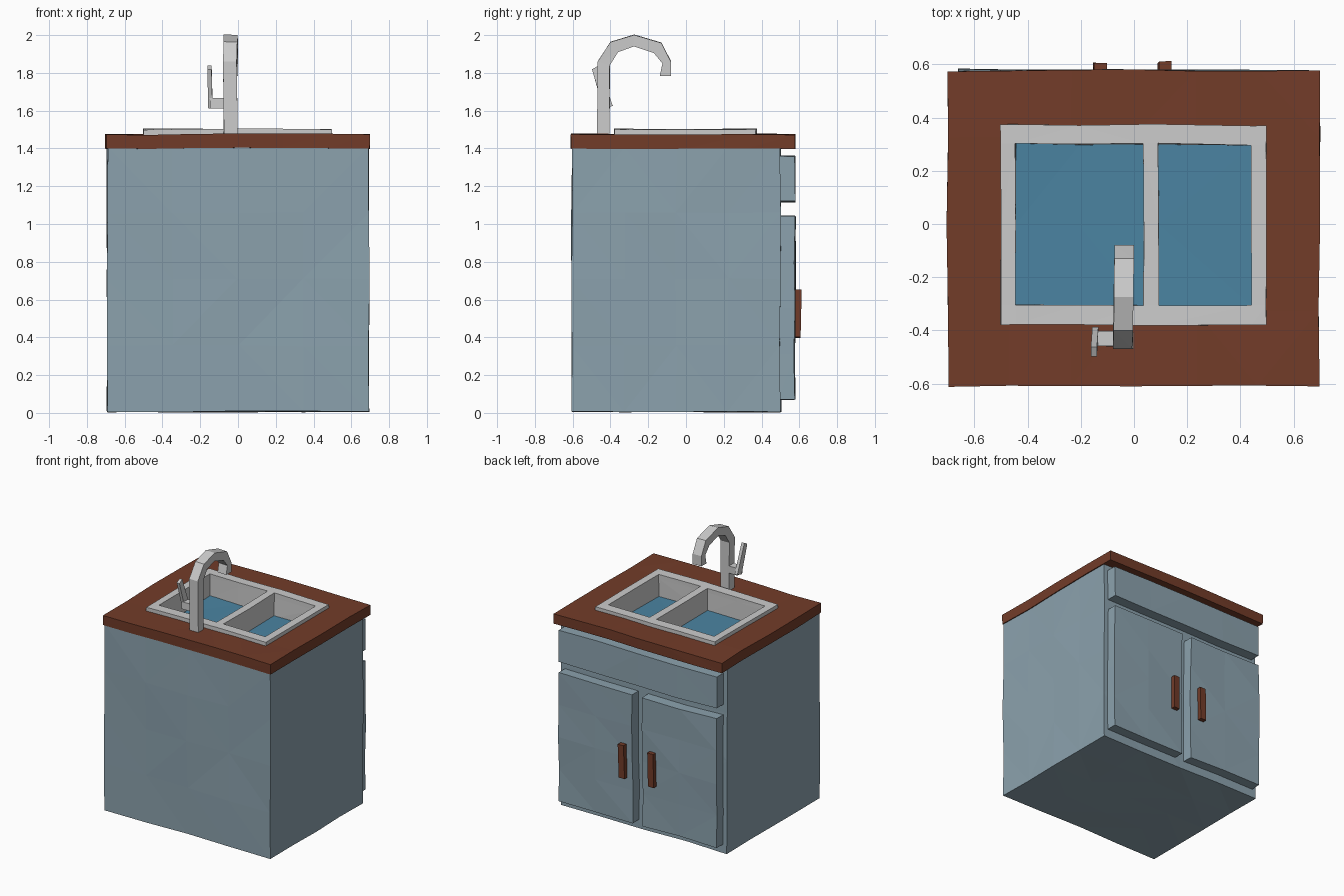
import bpy, bmesh
from mathutils import Vector, noise

if "Cube" in bpy.data.objects:
    bpy.data.objects.remove(bpy.data.objects["Cube"])


def material(name, color):
    m = bpy.data.materials.new(name)
    m.diffuse_color = (*color, 1)
    m.use_nodes = True
    m.node_tree.nodes["Principled BSDF"].inputs["Base Color"].default_value = m.diffuse_color
    return m


BLUE_GREY = material("painted_wood", (0.26, 0.36, 0.42))
BROWN = material("brown_wood", (0.17, 0.045, 0.022))
WATER = material("water_blue", (0.07, 0.23, 0.36))


def finish(bm, name, mat=None, inward=False, recalc=True):
    """Split long edges, wobble gently for the hand-made look, flat shade."""
    if recalc:
        bmesh.ops.recalc_face_normals(bm, faces=bm.faces)
    if inward:
        bmesh.ops.reverse_faces(bm, faces=bm.faces)
    for _ in range(2):
        long_edges = [e for e in bm.edges if e.calc_length() > 0.42]
        if long_edges:
            bmesh.ops.subdivide_edges(bm, edges=long_edges, cuts=1, use_grid_fill=True)
    for v in bm.verts:
        v.co += noise.noise_vector(v.co * 2.7 + Vector((3.1, 7.7, 1.3))) * 0.009
        v.co.z = max(v.co.z, 0)
    bmesh.ops.triangulate(bm, faces=bm.faces)
    me = bpy.data.meshes.new(name)
    bm.to_mesh(me)
    bm.free()
    if mat:
        me.materials.append(mat)
    ob = bpy.data.objects.new(name, me)
    bpy.context.collection.objects.link(ob)
    return ob


def prism(profile, x0, x1):
    """Extrude a (y, z) outline along x."""
    bm = bmesh.new()
    a = [bm.verts.new((x0, y, z)) for y, z in profile]
    b = [bm.verts.new((x1, y, z)) for y, z in profile]
    bm.faces.new(a)
    bm.faces.new(b[::-1])
    n = len(a)
    for i in range(n):
        j = (i + 1) % n
        bm.faces.new((a[i], b[i], b[j], a[j]))
    return bm


def box(x0, x1, y0, y1, z0, z1, open_top=False):
    bm = prism([(y0, z0), (y1, z0), (y1, z1), (y0, z1)], x0, x1)
    if open_top:
        top = [f for f in bm.faces if all(v.co.z > z1 - 1e-4 for v in f.verts)]
        bmesh.ops.delete(bm, geom=top, context='FACES')
    return bm


def holed_plate(xs, ys, z0, z1, holes):
    """Slab built on a grid, with some cells left open."""
    bm = bmesh.new()
    V = {(i, j, k): bm.verts.new((x, y, z)) for i, x in enumerate(xs)
         for j, y in enumerate(ys) for k, z in enumerate((z0, z1))}
    cells = {(i, j) for i in range(len(xs) - 1) for j in range(len(ys) - 1)} - set(holes)
    for i, j in cells:
        ring = [(i, j), (i + 1, j), (i + 1, j + 1), (i, j + 1)]
        bm.faces.new([V[(*c, 1)] for c in ring])
        bm.faces.new([V[(*c, 0)] for c in ring[::-1]])
        near = [(i, j - 1), (i + 1, j), (i, j + 1), (i - 1, j)]
        for s in range(4):
            if near[s] not in cells:
                a, b = ring[s], ring[(s + 1) % 4]
                bm.faces.new((V[(*a, 0)], V[(*b, 0)], V[(*b, 1)], V[(*a, 1)]))
    return bm


# Cabinet body and worktop
finish(box(-0.693, 0.693, -0.604, 0.50, 0.006, 1.41, True), "cabinet", BLUE_GREY)
finish(holed_plate([-0.70, -0.47, 0.465, 0.70], [-0.61, -0.33, 0.325, 0.577],
                   1.40, 1.475, [(1, 1)]), "worktop", BROWN)

# Drawer front, doors and handles on the +y side
finish(box(-0.66, 0.66, 0.49, 0.577, 1.12, 1.36), "drawer_front", BLUE_GREY)
for side, x0, x1, h in (("left", -0.66, -0.038, -0.13), ("right", 0.045, 0.66, 0.115)):
    finish(box(x0, x1, 0.49, 0.577, 0.07, 1.04), side + "_door", BLUE_GREY)
    finish(box(h - 0.024, h + 0.024, 0.565, 0.61, 0.40, 0.65), side + "_handle", BROWN)

# Sink rim with two basins and blue floors
finish(holed_plate([-0.50, -0.445, 0.035, 0.09, 0.442, 0.50], [-0.38, -0.305, 0.30, 0.372],
                   1.465, 1.503, [(1, 1), (3, 1)]), "sink_rim")
for side, x0, x1 in (("left", -0.445, 0.035), ("right", 0.09, 0.442)):
    finish(box(x0, x1, -0.305, 0.30, 1.32, 1.47, True), side + "_basin", inward=True)
    bm = bmesh.new()
    bm.faces.new([bm.verts.new((x, y, 1.337)) for x, y in
                  ((x0, -0.305), (x1, -0.305), (x1, 0.30), (x0, 0.30))])
    finish(bm, side + "_basin_water", WATER, recalc=False)

# Faucet: square-section arch, side stub and tilted lever
outer = [(-0.47, 1.46), (-0.47, 1.86), (-0.40, 1.962), (-0.275, 2.0),
         (-0.13, 1.957), (-0.08, 1.86), (-0.08, 1.785)]
inner = [(-0.14, 1.785), (-0.125, 1.85), (-0.17, 1.905), (-0.275, 1.94),
         (-0.36, 1.91), (-0.405, 1.84), (-0.405, 1.46)]
finish(prism(outer + inner, -0.075, -0.003), "faucet")
finish(box(-0.148, -0.06, -0.46, -0.405, 1.61, 1.665), "lever_stub")
finish(prism([(-0.50, 1.82), (-0.465, 1.838), (-0.39, 1.625), (-0.44, 1.61)],
             -0.158, -0.135), "lever")
